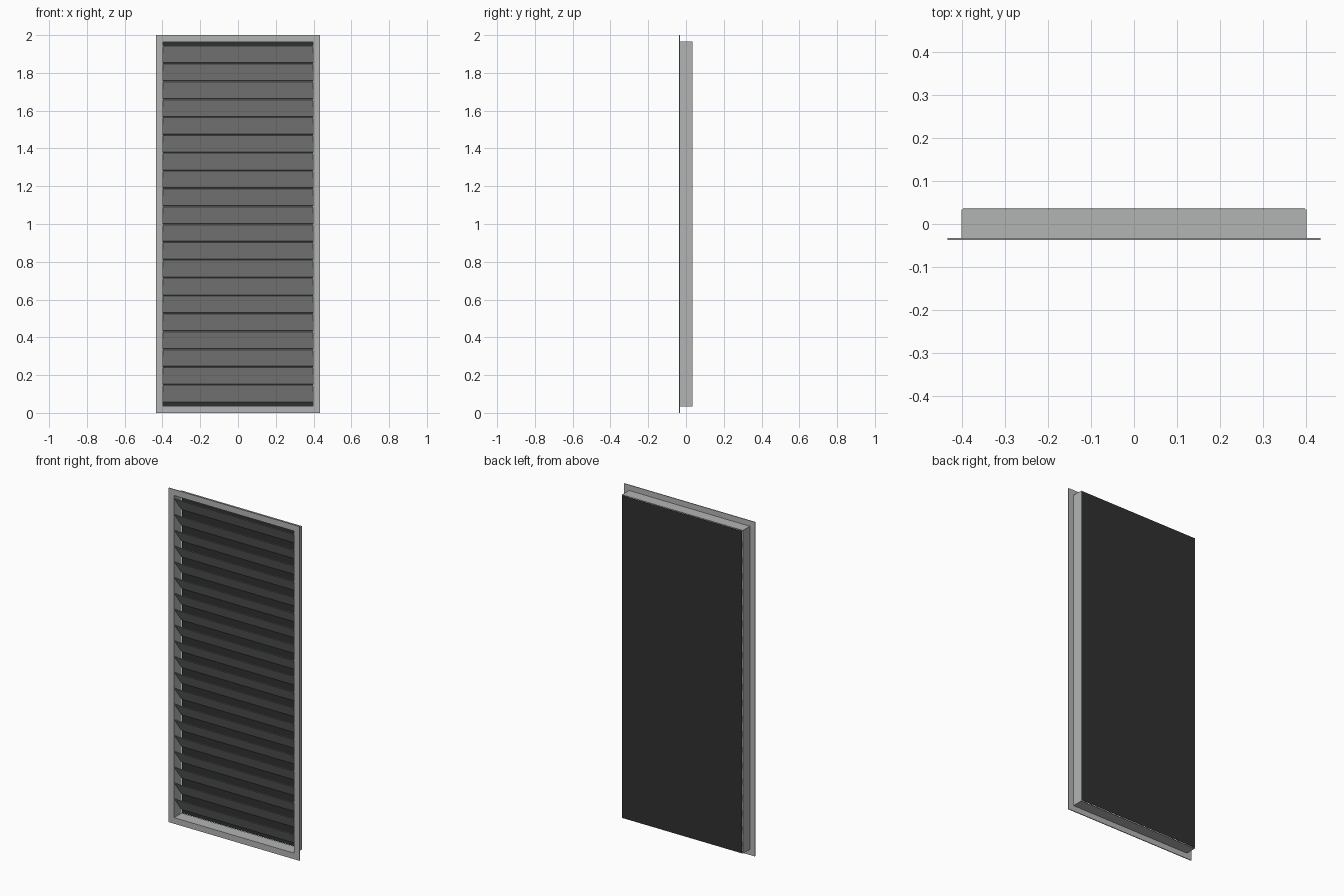
import bpy, bmesh

if "Cube" in bpy.data.objects:
    bpy.data.objects.remove(bpy.data.objects["Cube"])

def material(name, rgb):
    m = bpy.data.materials.new(name)
    m.diffuse_color = (*rgb, 1)
    m.use_nodes = True
    m.node_tree.nodes["Principled BSDF"].inputs["Base Color"].default_value = m.diffuse_color
    return m

metal = material("light grey metal", (0.45, 0.46, 0.455))
dark = material("dark insect screen", (0.03, 0.03, 0.03))

def finish(name, bm, mat):
    bmesh.ops.recalc_face_normals(bm, faces=bm.faces)
    me = bpy.data.meshes.new(name)
    bm.to_mesh(me)
    bm.free()
    me.materials.append(mat)
    ob = bpy.data.objects.new(name, me)
    bpy.context.collection.objects.link(ob)
    return ob

W, H = 0.433, 1.0            # flange half width and half height
LIP = 0.033                  # flange overhang beyond the collar
WALL = 0.0035                # sheet thickness of the collar
FRONT, BACK = -0.037, 0.034

# Frame: L-shaped profile (inset, y) swept round the four corners
bm = bmesh.new()
profile = [(0, FRONT), (LIP + WALL, FRONT), (LIP + WALL, BACK),
           (LIP, BACK), (LIP, FRONT + 0.005), (0, FRONT + 0.005)]
rings = []
for sx, sz in [(-1, -1), (1, -1), (1, 1), (-1, 1)]:
    rings.append([bm.verts.new((sx * (W - d), y, 1 + sz * (H - d)))
                  for d, y in profile])
n = len(profile)
for i in range(4):
    a, b = rings[i], rings[(i + 1) % 4]
    for j in range(n):
        k = (j + 1) % n
        bm.faces.new((a[j], a[k], b[k], b[j]))
finish("frame", bm, metal)

# Slats: thin tilted blades, front edge high and back edge low
COUNT, PITCH, HALF = 20, 0.0945, 0.0455
X = W - LIP - WALL
for i in range(COUNT):
    zc = 1.0015 + (i - (COUNT - 1) / 2) * PITCH
    section = [(-0.033, zc + HALF), (-0.033, zc + HALF - 0.004),
               (0.033, zc - HALF), (0.033, zc - HALF + 0.004)]
    bm = bmesh.new()
    l = [bm.verts.new((-X, y, z)) for y, z in section]
    r = [bm.verts.new((X, y, z)) for y, z in section]
    bm.faces.new(l)
    bm.faces.new(r[::-1])
    for j in range(4):
        k = (j + 1) % 4
        bm.faces.new((l[j], r[j], r[k], l[k]))
    finish(f"slat_{i + 1:02d}", bm, metal)

# Dark screen closing the back
bm = bmesh.new()
bmesh.ops.create_cube(bm, size=1)
for v in bm.verts:
    v.co = (v.co.x * 2 * X, 0.0365 + v.co.y * 0.001, 1 + v.co.z * 2 * (H - LIP - WALL))
finish("back_screen", bm, dark)
